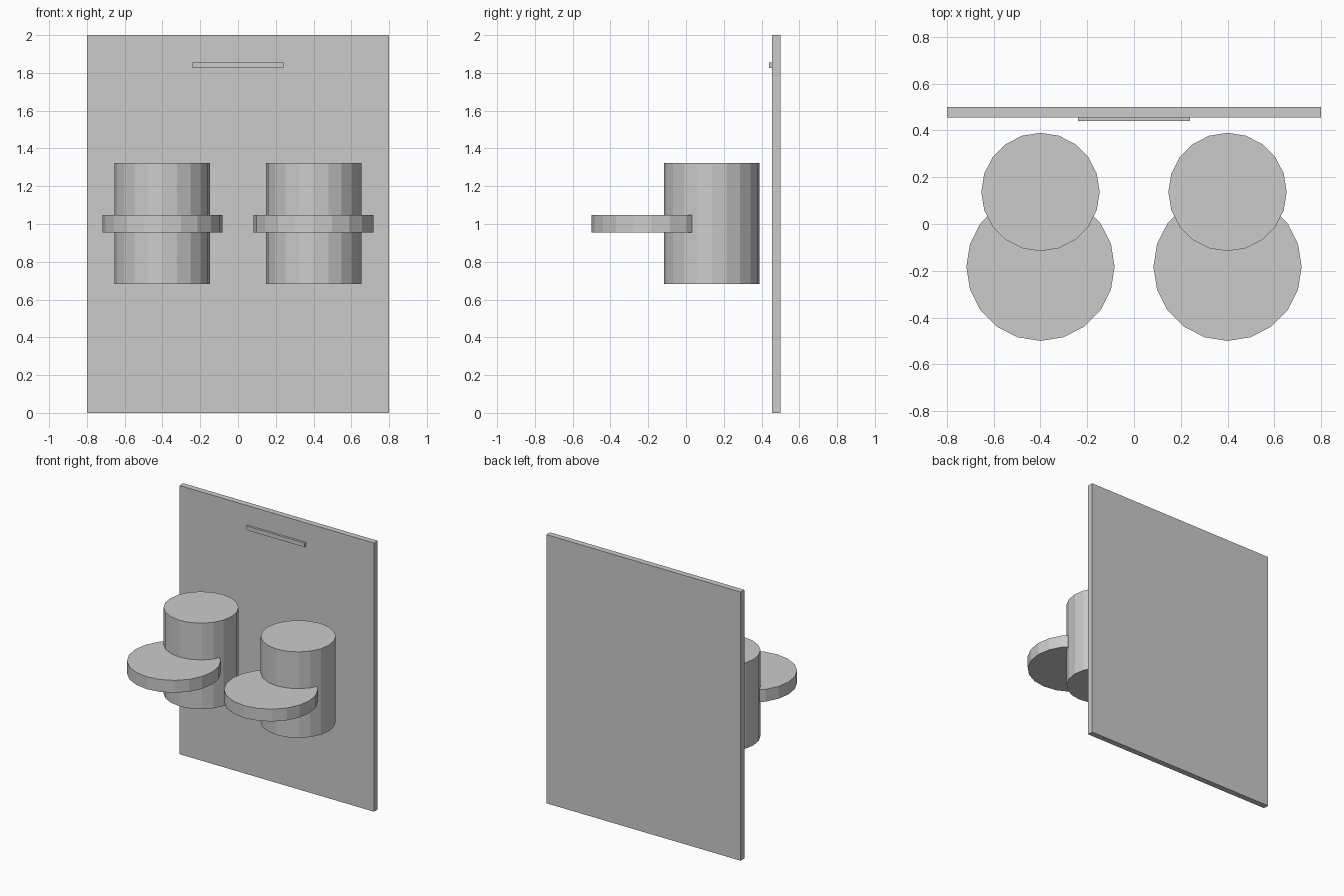
import bpy

if "Cube" in bpy.data.objects:
    bpy.data.objects.remove(bpy.data.objects["Cube"])


def box(name, lo, hi):
    size = [b - a for a, b in zip(lo, hi)]
    centre = [(a + b) / 2 for a, b in zip(lo, hi)]
    bpy.ops.mesh.primitive_cube_add(size=1, location=centre)
    ob = bpy.context.object
    ob.name = name
    ob.scale = size
    bpy.ops.object.transform_apply(location=False, rotation=False, scale=True)


def drum(name, x, y, radius, z0, z1):
    bpy.ops.mesh.primitive_cylinder_add(vertices=20, radius=radius, depth=z1 - z0,
                                        location=(x, y, (z0 + z1) / 2))
    bpy.context.object.name = name


# Upright back panel with a thin slot strip near its top
box("back_panel", (-0.8, 0.456, 0), (0.8, 0.5, 2))
box("top_strip", (-0.24, 0.44, 1.825), (0.24, 0.456, 1.856))

# Two holders: an upright cylinder with a round tray pushed into its front
for side, x in (("left", -0.4), ("right", 0.4)):
    drum(side + "_cylinder", x, 0.137, 0.253, 0.682, 1.322)
    drum(side + "_tray", x, -0.183, 0.317, 0.956, 1.048)
